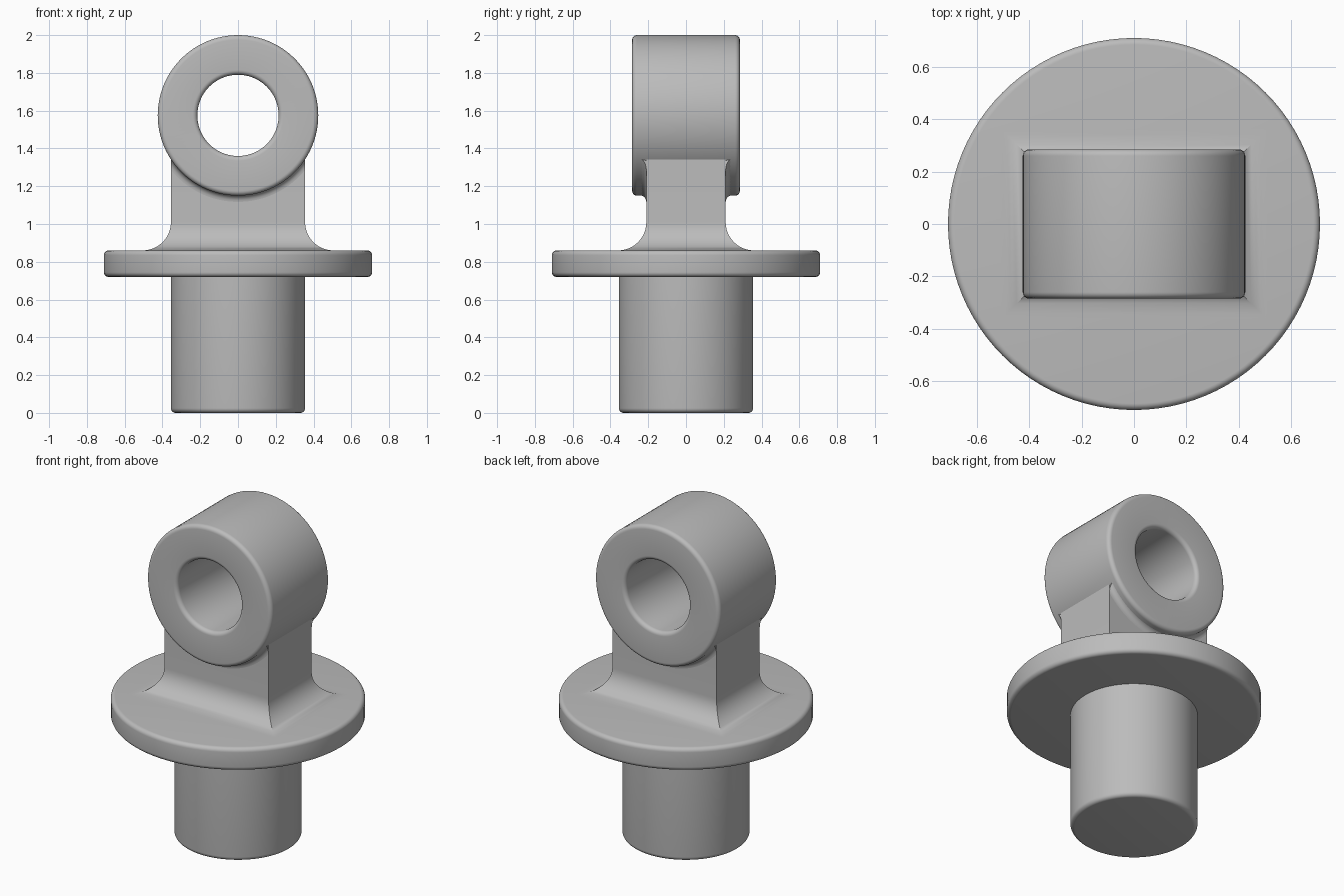
import bpy, bmesh, math
from mathutils import Matrix

if "Cube" in bpy.data.objects:
    bpy.data.objects.remove(bpy.data.objects["Cube"])

SEG = 96
grey = bpy.data.materials.new("plain grey")
grey.diffuse_color = (0.5, 0.5, 0.5, 1)
grey.use_nodes = True
grey.node_tree.nodes["Principled BSDF"].inputs["Base Color"].default_value = grey.diffuse_color


def finish(name, bm, angle=35):
    """Turn a bmesh into a smooth shaded object."""
    bmesh.ops.remove_doubles(bm, verts=bm.verts, dist=1e-5)
    bmesh.ops.recalc_face_normals(bm, faces=bm.faces)
    mesh = bpy.data.meshes.new(name)
    bm.to_mesh(mesh)
    bm.free()
    obj = bpy.data.objects.new(name, mesh)
    bpy.context.collection.objects.link(obj)
    mesh.materials.append(grey)
    bpy.ops.object.select_all(action='DESELECT')
    obj.select_set(True)
    bpy.context.view_layer.objects.active = obj
    bpy.ops.object.shade_smooth_by_angle(angle=math.radians(angle))
    return obj


def skin(bm, loops, closed):
    """Bridge successive loops of vertices with quads."""
    n = len(loops[0])
    for a, b in zip(loops, loops[1:]):
        for i in range(n if closed else n - 1):
            j = (i + 1) % n
            bm.faces.new((a[i], a[j], b[j], b[i]))


def corner(cr, cz, rad, start, steps=6):
    """Quarter-round points, counter-clockwise from the start angle."""
    return [(cr + rad * math.cos(math.radians(start + 90 * k / steps)),
             cz + rad * math.sin(math.radians(start + 90 * k / steps)))
            for k in range(steps + 1)]


def lathe(name, profile, matrix=Matrix()):
    """Revolve a (radius, height) profile about the z axis."""
    bm = bmesh.new()
    loops = [[bm.verts.new((r * math.cos(2 * math.pi * i / SEG),
                            r * math.sin(2 * math.pi * i / SEG), z))
              for i in range(SEG)] for r, z in profile]
    skin(bm, loops, True)
    bm.transform(matrix)
    return finish(name, bm)


# Round post below the flange
b = 0.025
lathe("post", [(0, 0)] + corner(0.355 - b, b, b, -90) + [(0.355, 0.73), (0, 0.73)])

# Disc flange with rounded rims
lathe("flange", [(0, 0.72)] + corner(0.71 - b, 0.72 + b, b, -90)
      + corner(0.71 - b, 0.86 - b, b, 0) + [(0, 0.86)])

# Eye ring, bored front to back
RZ, R, HOLE, W = 1.575, 0.425, 0.215, 0.285
ring = (corner(R - b, -W + b, b, -90) + corner(R - b, W - b, b, 0)
        + corner(HOLE + b, W - b, b, 90) + corner(HOLE + b, -W + b, b, 180))
lathe("eye_ring", ring + ring[:1],
      Matrix.Translation((0, 0, RZ)) @ Matrix.Rotation(math.pi / 2, 4, 'X'))

# Rectangular neck flaring into the flange with mitred coves
HX, HY, F = 0.355, 0.21, 0.15
sections = [(F, 0.845)]
for k in range(13):
    a = math.pi / 2 * (1 - k / 12)
    sections.append((F * (1 - math.cos(a)), 0.86 + F * (1 - math.sin(a))))
sections.append((0, 1.345))
bm = bmesh.new()
loops = [[bm.verts.new((sx * (HX + d), sy * (HY + d), z))
          for sx, sy in ((1, 1), (-1, 1), (-1, -1), (1, -1))] for d, z in sections]
skin(bm, loops, True)
bm.faces.new(loops[0])
bm.faces.new(loops[-1])
finish("neck", bm, 30)

# Small coves where the neck faces meet the underside of the ring
C = 0.035
for side, name in ((-1, "front_cove"), (1, "back_cove")):
    bm = bmesh.new()
    loops = []
    for i in range(49):
        t = math.radians(-58 + 116 * i / 48)
        loop = []
        for k in range(7):
            a = math.pi / 2 * k / 6
            r = R - 0.002 + C * (1 - math.sin(a))
            y = side * (HY + C * (1 - math.cos(a)))
            x = max(-HX, min(HX, r * math.sin(t)))
            loop.append(bm.verts.new((x, y, RZ - math.sqrt(r * r - x * x))))
        # inner edge hidden inside the neck and ring
        x = max(-HX, min(HX, (R - 0.02) * math.sin(t)))
        loop.append(bm.verts.new((x, side * (HY - 0.01), RZ - math.sqrt((R - 0.02) ** 2 - x * x))))
        loops.append(loop)
    skin(bm, loops, True)
    bm.faces.new(loops[0])
    bm.faces.new(loops[-1])
    finish(name, bm)
